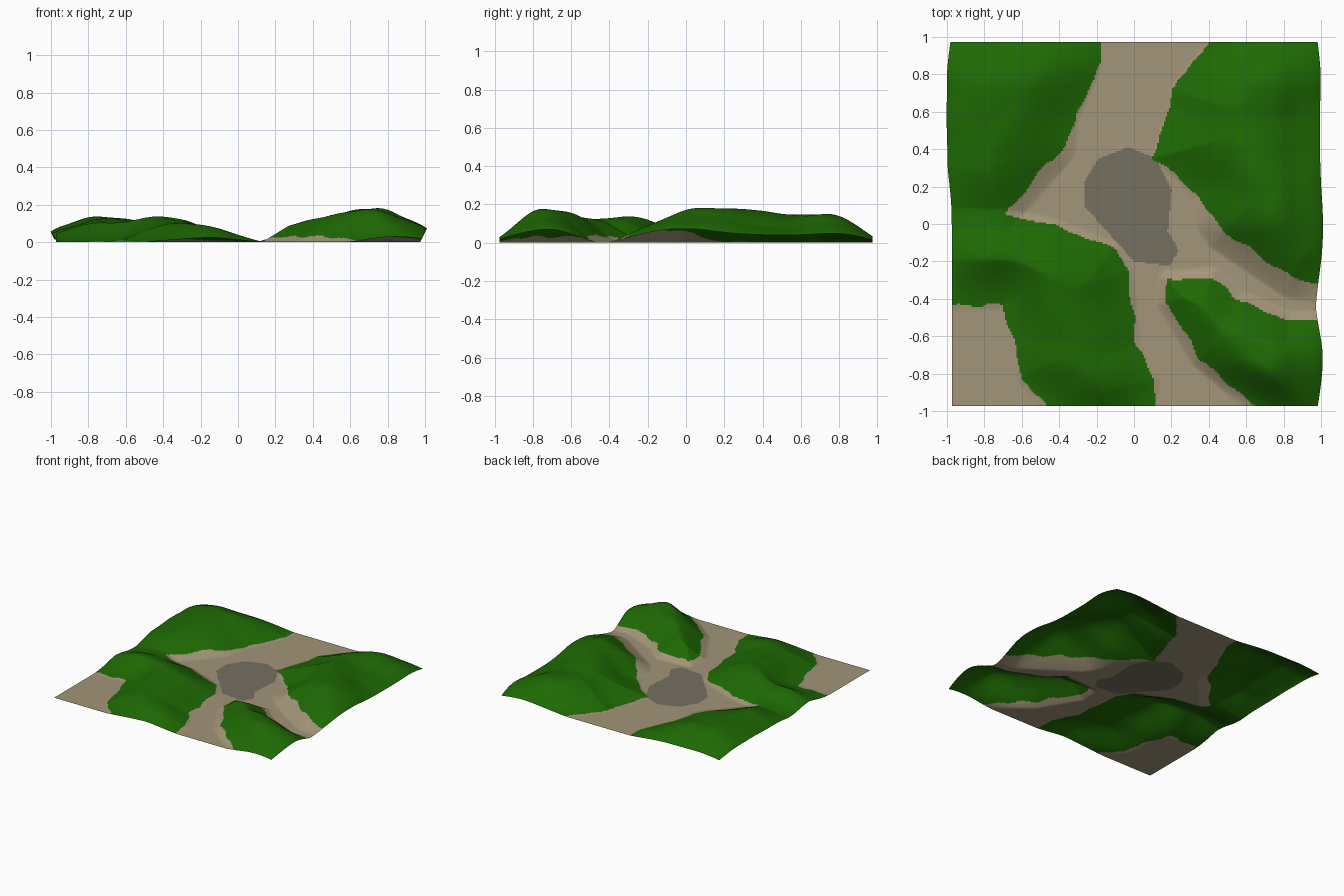
import bpy, bmesh, math
from mathutils import Vector, noise

if "Cube" in bpy.data.objects:
    bpy.data.objects.remove(bpy.data.objects["Cube"])

N, HALF = 220, 0.974
E = 1.6  # outlines run past the tile to here


def material(name, rgb):
    m = bpy.data.materials.new(name)
    m.diffuse_color = (*rgb, 1)
    m.use_nodes = True
    m.node_tree.nodes["Principled BSDF"].inputs["Base Color"].default_value = m.diffuse_color
    return m


def smooth(t):
    t = max(0.0, min(1.0, t))
    return t * t * (3 - 2 * t)


def slope(t):
    """Hill profile: steep at the foot, rounded at the crest."""
    t = max(0.0, min(1.0, t))
    return .55 * smooth(t) + .45 * t * (2 - t)


def signed_distance(x, y, poly):
    """Distance to the outline, positive inside."""
    best, inside = 9.0, False
    ax, ay = poly[-1]
    for bx, by in poly:
        dx, dy = bx - ax, by - ay
        t = ((x - ax) * dx + (y - ay) * dy) / (dx * dx + dy * dy)
        t = max(0, min(1, t))
        best = min(best, (x - ax - t * dx) ** 2 + (y - ay - t * dy) ** 2)
        if (ay > y) != (by > y) and x < ax + (y - ay) * dx / dy:
            inside = not inside
        ax, ay = bx, by
    return math.sqrt(best) * (1 if inside else -1)


# Grass outlines of the four hills, and the pond
back_left = [(-E, E), (-.17, E), (-.18, .85), (-.37, .42), (-.7, .05), (-E, .06)]
front_left = [(-E, .06), (-.7, .05), (-.43, 0), (-.1, -.13), (-.03, -.25), (.01, -.65),
              (.11, -.83), (.08, -E), (.02, -E), (-.6, -.82), (-.7, -.43), (-E, -.44)]
back_right = [(.9, E), (.2, .72), (.2, .62), (.1, .35), (.35, .15), (.48, -.04),
              (.85, -.29), (E, -.4), (E, E)]
front_right = [(.18, -.3), (.42, -.28), (.55, -.4), (.83, -.52), (E, -.49), (E, -E),
               (1.4, -E), (.35, -.72), (.17, -.42)]
pond = [(-.19, .35), (-.03, .41), (.12, .35), (.2, .18), (.18, -.04), (.24, -.14),
        (.19, -.225), (0, -.2), (-.27, .1), (-.27, .22)]

# Crest points as x, y, height
back_left_crest = [(-.78, .65, .14), (-.8, .2, .11), (-.45, .65, .11)]
front_left_crest = [(-.82, -.13, .14), (-.75, -.4, .04), (-.42, -.3, .155), (-.18, -.4, .09),
                    (-.3, -.7, .105)]
back_right_crest = [(.83, -.08, .185), (.65, .2, .205), (.6, .75, .15), (.92, .4, .1),
                    (.3, .4, .11)]
front_right_crest = [(.7, -.68, .172), (.35, -.45, .12)]

# Each hill: outline, crest, slope width, bare foot width and the y below which it shows
HILLS = [(back_left, back_left_crest, .35, .07, .6),
         (front_left, front_left_crest, .33, .02, .5),
         (back_right, back_right_crest, .38, .1, .25),
         (front_right, front_right_crest, .25, .04, .5)]


def crest_height(x, y, crest):
    ws = zs = 0
    for cx, cy, cz in crest:
        w = math.exp(-((x - cx) ** 2 + (y - cy) ** 2) / .045) + 1e-4
        ws, zs = ws + w, zs + w * cz
    return zs / ws


def rim(d, low):
    """Hills round off towards the border of the tile."""
    return low + (1 - low) * math.sin(math.pi / 2 * min(1, max(0, d) / .25))


# Terrain sheet
bm = bmesh.new()
grid, grass = [], {}
for j in range(N + 1):
    row = []
    for i in range(N + 1):
        x, y = HALF * (2 * i / N - 1), HALF * (2 * j / N - 1)
        wobble = .02 * noise.noise(Vector((x * 9, y * 9, 1)))
        z, inside = 0, -9
        for outline, crest, width, foot, foot_y in HILLS:
            d = signed_distance(x, y, outline)
            inside = max(inside, d + wobble)
            d += .01 + foot * smooth((foot_y - y) / .3)
            if d > 0:
                z += crest_height(x, y, crest) * slope(d / width)
        z *= rim(HALF - abs(x), .4) * rim(HALF - abs(y), .25)
        z *= 1 + .08 * noise.noise(Vector((x * 5, y * 5, 3)))
        # Side borders bulge outwards where the hills are high
        bulge = .5 * z * smooth((abs(x) - .85) / .125)
        if x < 0:
            bulge *= smooth((y + .05) / .4)
        v = bm.verts.new((x + math.copysign(bulge, x), y, z))
        grass[v] = inside
        row.append(v)
    grid.append(row)

# Faces: grass on the hills, grey pond, sand elsewhere
for j in range(N):
    for i in range(N):
        f = bm.faces.new((grid[j][i], grid[j][i + 1], grid[j + 1][i + 1], grid[j + 1][i]))
        f.smooth = True
        c = f.calc_center_median()
        if sum(grass[v] for v in f.verts) > 0:
            f.material_index = 1
        elif c.xy.length < .5 and signed_distance(c.x, c.y, pond) > 0:
            f.material_index = 2

mesh = bpy.data.meshes.new("terrain")
bm.to_mesh(mesh)
bm.free()
for m in (material("sand", (.365, .3, .19)),
          material("grass green", (.013, .142, .001)),
          material("pond grey", (.18, .163, .12))):
    mesh.materials.append(m)
bpy.context.collection.objects.link(bpy.data.objects.new("terrain", mesh))
